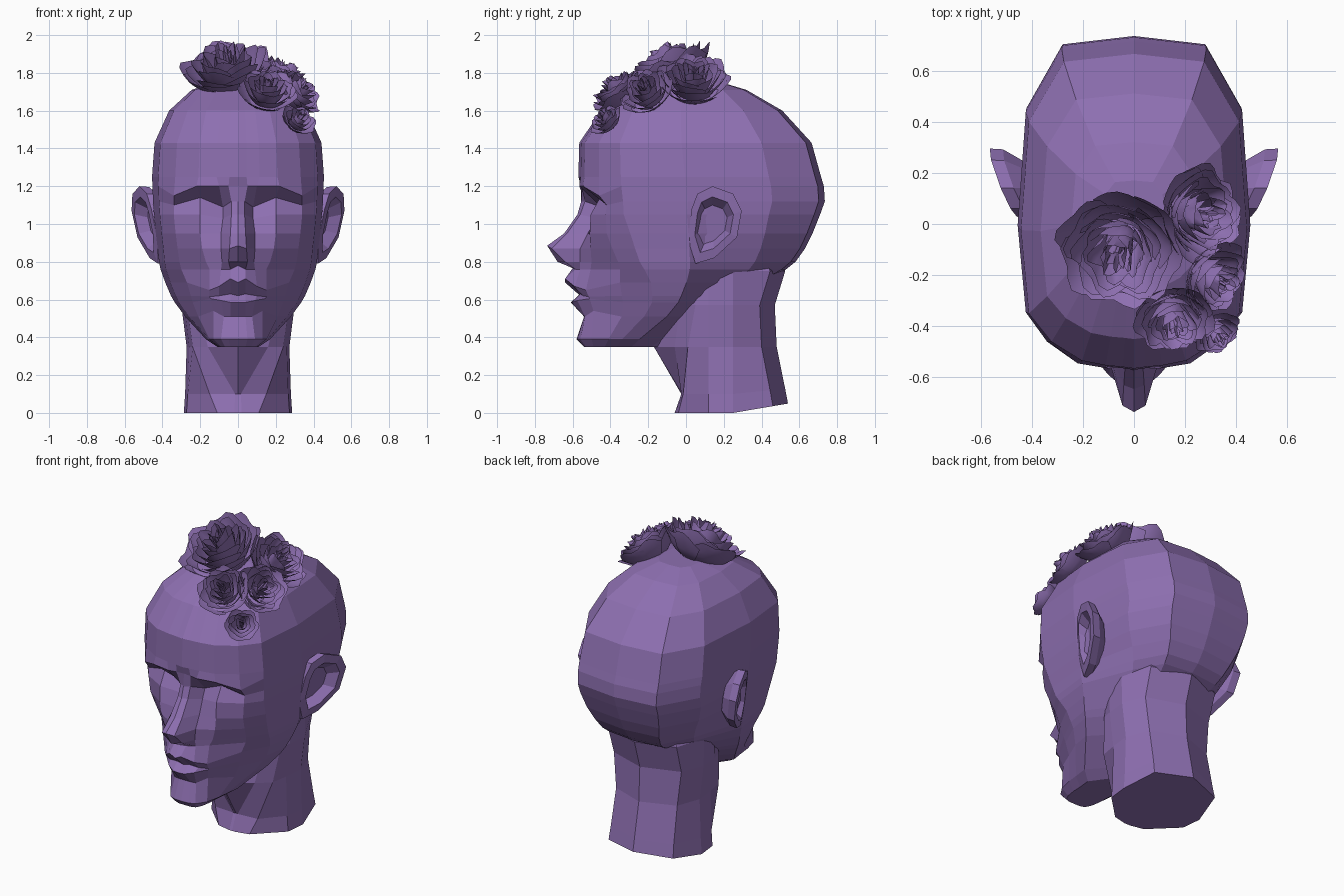
import bpy, bmesh, math, random
from mathutils import Vector

random.seed(4)
if "Cube" in bpy.data.objects:
    bpy.data.objects.remove(bpy.data.objects["Cube"])

purple = bpy.data.materials.new("soft_purple")
purple.use_nodes = True
colour = (0.27, 0.16, 0.44, 1)
purple.diffuse_color = colour
purple.node_tree.nodes["Principled BSDF"].inputs["Base Color"].default_value = colour


def finish(name, bm, recalc=True):
    """Turn a bmesh into a named object with the shared material."""
    if recalc:
        bmesh.ops.recalc_face_normals(bm, faces=bm.faces)
    mesh = bpy.data.meshes.new(name)
    bm.to_mesh(mesh)
    bm.free()
    mesh.materials.append(purple)
    obj = bpy.data.objects.new(name, mesh)
    bpy.context.collection.objects.link(obj)
    return obj


def loft(name, rings):
    """Skin a stack of closed rings and cap both ends."""
    bm = bmesh.new()
    rows = [[bm.verts.new(p) for p in ring] for ring in rings]
    for a, b in zip(rows, rows[1:]):
        for i in range(len(a)):
            j = (i + 1) % len(a)
            bm.faces.new((a[i], a[j], b[j], b[i]))
    bm.faces.new(rows[0])
    bm.faces.new(rows[-1])
    return finish(name, bm)


def mirrored(half):
    """Complete a half ring that starts and ends on the centre line."""
    return half + [(-x, y, z) for x, y, z in reversed(half[1:-1])]


# Head: a skull outline scaled per level, with the face points shaped by hand
outline = [(0, -1), (.1, -.99), (.25, -.98), (.46, -.95), (.73, -.83),
           (.93, -.65), (1, -.12), (.93, .57), (.62, .95), (0, 1)]


def level(z, front, back, width, face=()):
    """Each face point is x, y and an optional rise above the level."""
    mid, half = (front + back) / 2, (back - front) / 2
    ring = []
    for i, (u, v) in enumerate(outline):
        taper = min(1, z) if i > 6 else 1
        ring.append((u * width * taper, mid + v * half, z))
    for i, (x, y, *rise) in enumerate(face):
        ring[i] = (x, y, z + sum(rise))
    return mirrored(ring)


skull = [
    level(1.755, -.08, .17, .12),
    level(1.71, -.26, .32, .245),
    level(1.6, -.45, .51, .365),
    level(1.43, -.565, .665, .442),
    level(1.25, -.57, .715, .455),
]
brow_and_eyes = [
    level(1.2, -.57, .73, .453,
          [(0, -.55), (.05, -.555), (.1, -.565), (.22, -.545), (.34, -.46, -.05)]),
    level(1.12, -.56, .735, .45,
          [(0, -.555), (.035, -.535), (.08, -.45, -.03), (.2, -.455, .02), (.34, -.42, -.02)]),
    level(1.05, -.55, .71, .445,
          [(0, -.575), (.035, -.56), (.08, -.475, -.02), (.2, -.505), (.34, -.425)]),
]
nose_and_cheeks = [
    level(.95, -.5, .67, .435,
          [(0, -.645), (.04, -.63), (.09, -.52), (.2, -.51), (.33, -.42)]),
    level(.87, -.46, .63, .425,
          [(0, -.735, .015), (.045, -.71), (.09, -.56), (.19, -.505), (.32, -.39)]),
    level(.8, -.42, .58, .418,
          [(0, -.68), (.05, -.64), (.085, -.56), (.17, -.5), (.31, -.36)]),
    level(.76, -.38, .53, .41,
          [(0, -.59, .02), (.04, -.585), (.09, -.56), (.15, -.505), (.3, -.35)]),
]
mouth_and_jaw = [
    level(.69, -.31, .4, .385,
          [(0, -.64), (.04, -.64, .02), (.1, -.59, -.02), (.15, -.53, -.04), (.27, -.35)]),
    level(.62, -.28, .3, .355,
          [(0, -.56), (.04, -.56, .01), (.1, -.545), (.15, -.515, -.005), (.25, -.34)]),
    level(.585, -.27, .25, .335,
          [(0, -.61), (.04, -.605), (.09, -.575, .01), (.145, -.51, .02), (.24, -.335)]),
    level(.51, -.3, .15, .28,
          [(0, -.54), (.04, -.54), (.075, -.535), (.13, -.49, .03), (.21, -.34)]),
    level(.39, -.4, -.05, .17,
          [(0, -.58), (.05, -.575), (.09, -.56), (.13, -.5), (.15, -.41)]),
    level(.35, -.42, -.12, .11,
          [(0, -.54), (.04, -.54), (.07, -.53), (.09, -.49), (.1, -.43)]),
]
loft("head", skull + brow_and_eyes + nose_and_cheeks + mouth_and_jaw)


# Neck: sunken throat between two slanting tendons, base tilted up at the back
def neck_ring(z, throat, inner, outer, side, back, tilt=0):
    half = [(0, throat), inner, outer, (side * .95, .12), (side, .25),
            (side * .8, back - .08), (0, back)]
    return mirrored([(x, y, z + tilt * max(0, y - .25)) for x, y in half])


loft("neck", [
    neck_ring(0, -.06, (.02, -.06), (.11, -.04), .287, .54, .17),
    neck_ring(.1, -.02, (.015, -.025), (.15, -.015), .28, .525, .1),
    neck_ring(.35, -.17, (.16, -.06), (.24, .01), .272, .48),
    neck_ring(.57, -.12, (.21, -.03), (.27, .05), .3, .47),
    neck_ring(.75, 0, (.2, .04), (.26, .08), .305, .525),
    neck_ring(.87, .1, (.15, .11), (.2, .12), .24, .48),
])

# Ears: rim outline lofted from the back of the shell into the hollow
ear_outline = [(.14, 1.2), (.25, 1.16), (.295, 1.07), (.27, .93), (.15, .82),
               (.05, .79), (.01, .92), (.03, 1.08), (.06, 1.16)]


def ear_ring(side, scale, push):
    ring = []
    for y, z in ear_outline:
        y, z = .14 + (y - .14) * scale, 1 + (z - 1) * scale
        ring.append((side * (.43 + .4 * y + .15 * (z - 1) + push), y, z))
    return ring


for label, side in (("left", 1), ("right", -1)):
    loft(label + "_ear", [ear_ring(side, s, p) for s, p in
                          ((.7, -.1), (.98, -.045), (1, .005), (.72, .01), (.5, -.045))])


# Roses: rings of cupped, ruffled petals that open towards the outside
def petal(bm, radius, t, angle, spread, cols=8, rows=6):
    rim = radius * (.1 + .85 * t)
    top = radius * (.36 - .4 * t ** 1.5 + random.uniform(-.07, .07))
    base = -radius * .75
    phase = random.uniform(0, math.tau)
    grid = []
    for j in range(rows + 1):
        line = []
        for i in range(cols + 1):
            u = i / cols * 2 - 1
            v = j / rows * (1 - .22 * abs(u) ** 3)
            wave = math.sin(u * 5 + phase) * v ** 3 * radius * .07
            curl = max(0, v - .7) * t
            r = rim * math.sin(v * math.pi / 2) ** .8 + curl * radius * .35 + wave
            z = base + (top - base) * v ** 1.5 - curl * radius * .25 + wave
            r += (u + 1) * .03 * radius
            a = angle + u * spread
            line.append(bm.verts.new((r * math.cos(a), r * math.sin(a), z)))
        grid.append(line)
    for a, b in zip(grid, grid[1:]):
        for i in range(cols):
            bm.faces.new((a[i], a[i + 1], b[i + 1], b[i]))


def rose(name, centre, axis, radius, layers):
    bm = bmesh.new()
    for k in range(layers):
        t = k / (layers - 1)
        count = 3 + k // 2
        for n in range(count):
            angle = math.tau * n / count + k * 2.4 + random.uniform(-.2, .2)
            petal(bm, radius, t, angle, math.pi / count * 1.35)
    obj = finish(name, bm, recalc=False)
    obj.location = centre
    obj.rotation_euler = Vector(axis).to_track_quat("Z", "Y").to_euler()
    bpy.ops.object.select_all(action="DESELECT")
    obj.select_set(True)
    bpy.context.view_layer.objects.active = obj
    bpy.ops.object.shade_smooth_by_angle(angle=math.radians(35))


rose("large_rose", (-.06, -.11, 1.855), (-.15, -.45, .85), .225, 7)
rose("back_rose", (.27, .04, 1.785), (.6, 0, .75), .175, 7)
rose("side_rose", (.33, -.22, 1.715), (.65, -.35, .6), .14, 6)
rose("front_rose", (.16, -.385, 1.725), (.1, -.6, .75), .145, 6)
rose("small_rose", (.33, -.435, 1.56), (.4, -.6, .6), .09, 5)
